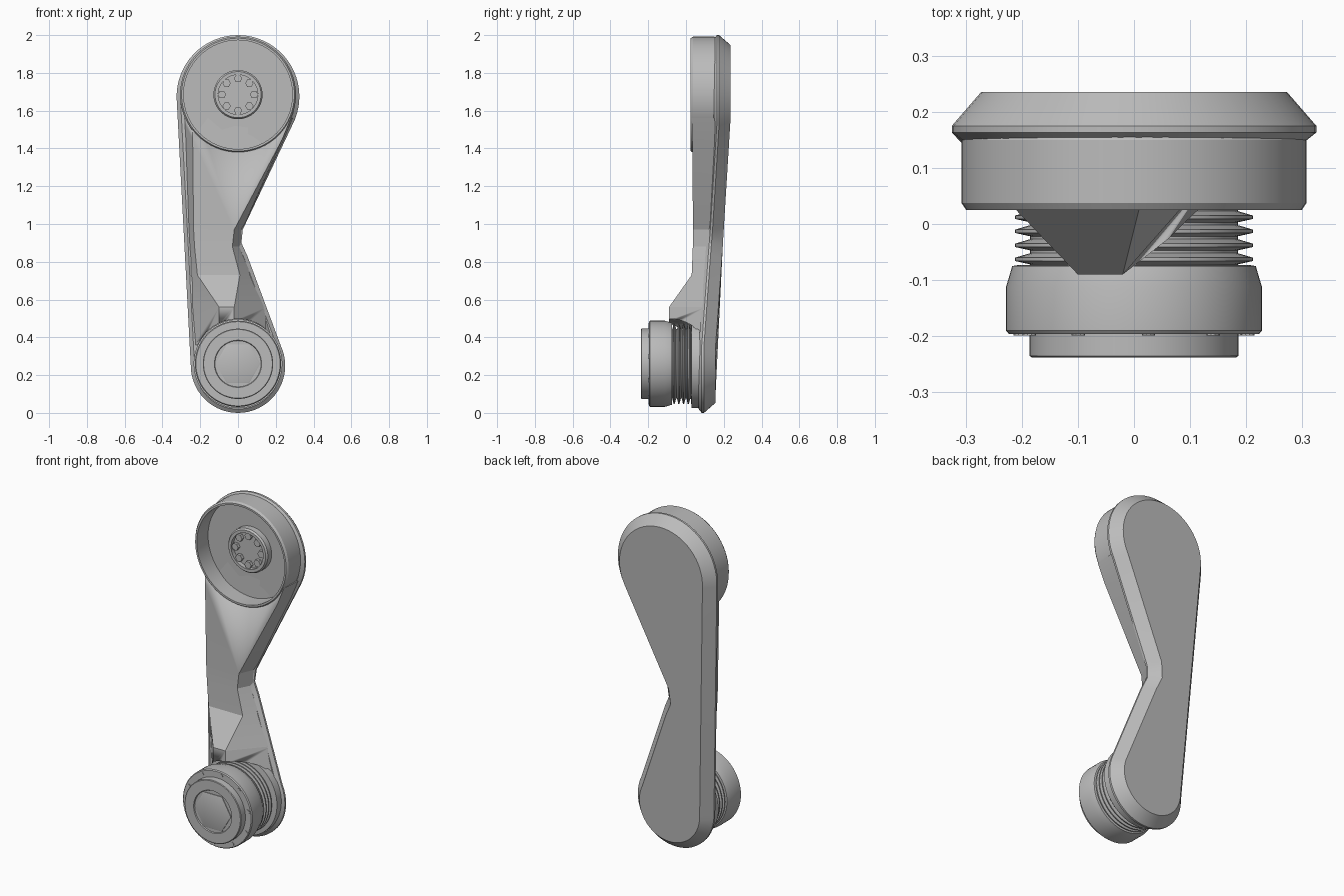
import bpy, bmesh
from math import sin, cos, pi, radians
from mathutils import Vector

if "Cube" in bpy.data.objects:
    bpy.data.objects.remove(bpy.data.objects["Cube"], do_unlink=True)

# One plain metal colour
grey = bpy.data.materials.new("plain grey")
grey.use_nodes = True
grey.diffuse_color = (0.5, 0.5, 0.5, 1)
grey.node_tree.nodes["Principled BSDF"].inputs["Base Color"].default_value = (0.5, 0.5, 0.5, 1)

TOP, LOW = 1.685, 0.26      # heights of the two joint axes


def finish(name, bm, angle=25):
    bmesh.ops.recalc_face_normals(bm, faces=bm.faces)
    me = bpy.data.meshes.new(name)
    bm.to_mesh(me)
    bm.free()
    me.materials.append(grey)
    ob = bpy.data.objects.new(name, me)
    bpy.context.collection.objects.link(ob)
    bpy.ops.object.select_all(action='DESELECT')
    ob.select_set(True)
    bpy.context.view_layer.objects.active = ob
    bpy.ops.object.shade_smooth_by_angle(angle=radians(angle))
    return ob


def loft(name, rings, angle=25):
    """Skin a stack of equal-length point rings and cap both ends."""
    bm = bmesh.new()
    rows = [[bm.verts.new(p) for p in ring] for ring in rings]
    n = len(rows[0])
    for a, b in zip(rows, rows[1:]):
        for i in range(n):
            j = (i + 1) % n
            bm.faces.new((a[i], a[j], b[j], b[i]))
    bm.faces.new(rows[0])
    bm.faces.new(rows[-1])
    return finish(name, bm, angle)


def turned(name, profile, z, sides=64, x=0):
    """Turn a (radius, y) profile about a front-to-back axis."""
    return loft(name, [[(x + r * cos(2 * pi * i / sides), y, z + r * sin(2 * pi * i / sides))
                        for i in range(sides)] for r, y in profile])


def cut(ob, cutter):
    mod = ob.modifiers.new("cut", 'BOOLEAN')
    mod.operation, mod.solver, mod.object = 'DIFFERENCE', 'EXACT', cutter
    bpy.context.view_layer.objects.active = ob
    bpy.ops.object.modifier_apply(modifier=mod.name)
    bpy.data.objects.remove(cutter, do_unlink=True)


def back_y(z):
    """Depth of the sloping back face at a height."""
    return 0.155 + 0.08 * min(1, max(0, (z - 0.4) / 1.0))


def arc(z, r, start, end, n):
    return [Vector((r * cos(a), z + r * sin(a)))
            for a in (radians(start + (end - start) * i / n) for i in range(n + 1))]


def inset(pts, d):
    """Move a counter-clockwise outline inward by d with mitred corners."""
    out = []
    for i, p in enumerate(pts):
        u = (p - pts[i - 1]).normalized()
        v = (pts[(i + 1) % len(pts)] - p).normalized()
        m = Vector((-u.y - v.y, u.x + v.x)).normalized()
        out.append(p + m * d / max(0.5, m.dot(Vector((-u.y, u.x)))))
    return out


# Back plate: pear outline with a waist on one side, chamfered both ways
outline = (arc(1.675, 0.325, -28, 183, 36) + arc(0.25, 0.25, 180, 385, 32)
           + [Vector(p) for p in ((0.05, 0.83), (0.018, 0.9), (0.025, 0.97))])
layers = ((0, 0.052), (0.06, 0), (0.072, 0), (0.088, 0.02))
loft("back_plate", [[(p.x, back_y(q.y) - depth, p.y) for p, q in zip(inset(outline, d), outline)]
                    for depth, d in layers])

# Arm body: height, plate-side left, front left, front right, plate-side right, front depth
sections = (
    (1.56, -0.295, -0.24, 0.28, 0.29, 0.03),
    (1.45, -0.29, -0.24, 0.235, 0.245, 0.033),
    (0.97, -0.27, -0.235, -0.02, 0.022, 0.037),
    (0.88, -0.265, -0.23, -0.03, 0.018, 0.036),
    (0.73, -0.26, -0.215, 0.01, 0.08, 0.03),
    (0.56, -0.255, -0.1, -0.02, 0.15, -0.09),
    (0.36, -0.235, -0.1, -0.02, 0.21, -0.09),
)
body = loft("arm_body", [[(xa, back_y(z) - 0.065, z), (xb, yf, z), (xc, yf, z),
                          (xd, back_y(z) - 0.065, z)] for z, xa, xb, xc, xd, yf in sections], 12)
cut(body, turned("cutter_top", ((0.298, -0.3), (0.298, 0.14)), TOP))
cut(body, turned("cutter_low", ((0.237, -0.3), (0.237, 0.04)), LOW))

# Upper joint: open cup with a hub on its floor
turned("upper_cup", ((0.28, 0.2), (0.307, 0.15), (0.307, 0.037), (0.299, 0.025), (0.288, 0.025),
                     (0.288, 0.13), (0.13, 0.13), (0.13, 0.095), (0.122, 0.085),
                     (0.105, 0.085), (0.105, 0.11)), TOP)

# Splines inside the hub
for k in range(8):
    a = 2 * pi * k / 8
    turned("hub_spline", ((0.022, 0.12), (0.022, 0.092)), TOP + 0.085 * sin(a), 6, 0.085 * cos(a))

# Lower joint: threaded neck
thread = [(0.235, 0.09), (0.235, 0.03), (0.185, 0.025)]
for k in range(4):
    y = 0.018 - 0.025 * k
    thread += [(0.185, y + 0.005), (0.212, y - 0.003), (0.212, y - 0.009), (0.185, y - 0.015)]
thread.append((0.185, -0.09))
turned("threaded_neck", thread, LOW)

# Knob with a stepped cap and hexagonal centre
turned("knob", ((0.205, -0.073), (0.217, -0.075), (0.228, -0.112), (0.228, -0.19),
                (0.223, -0.196), (0.186, -0.196), (0.186, -0.235), (0.182, -0.238),
                (0.125, -0.238), (0.122, -0.232)), LOW)
turned("hex_centre", ((0.118, -0.23), (0.118, -0.236), (0.112, -0.238)), LOW, 6)

# Small screws around the knob rim
for k in range(10):
    a = 2 * pi * (k + 0.3) / 10
    turned("rim_screw", ((0.012, -0.19), (0.012, -0.199)), LOW + 0.206 * sin(a), 10, 0.206 * cos(a))
